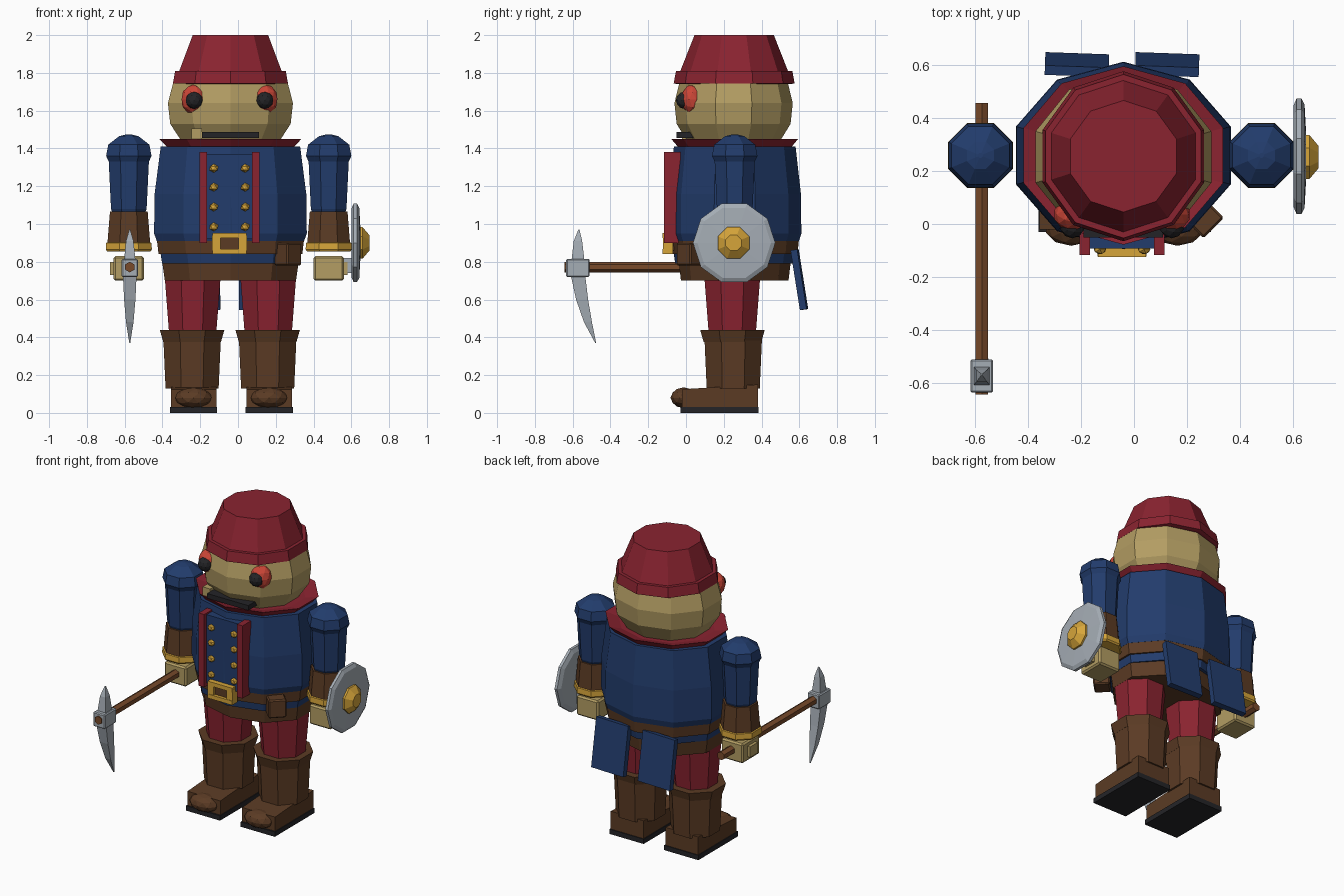
import bpy, bmesh, math
from mathutils import Matrix, Vector

cube = bpy.data.objects.get("Cube")
if cube:
    bpy.data.objects.remove(cube, do_unlink=True)


def material(name, hexa):
    lin = []
    for i in (0, 2, 4):
        c = int(hexa[i:i + 2], 16) / 255
        lin.append(c / 12.92 if c < 0.04 else ((c + 0.055) / 1.055) ** 2.4)
    m = bpy.data.materials.new(name)
    m.use_nodes = True
    m.diffuse_color = (*lin, 1)
    m.node_tree.nodes["Principled BSDF"].inputs["Base Color"].default_value = (*lin, 1)
    return m


RED = material("dark red cloth", "8A2330")
BLUE = material("navy cloth", "223C6C")
LEATHER = material("brown leather", "5B3B24")
TAN = material("tan skin", "B39D63")
GOLD = material("gold metal", "D6A53A")
STEEL = material("grey steel", "A5ADB5")
EYE = material("orange red", "CC4637")
BLACK = material("black", "242427")
WOOD = material("handle wood", "784A2A")


def finish(name, bm, mat, loc=(0, 0, 0)):
    bmesh.ops.recalc_face_normals(bm, faces=bm.faces)
    mesh = bpy.data.meshes.new(name)
    bm.to_mesh(mesh)
    bm.free()
    mesh.materials.append(mat)
    ob = bpy.data.objects.new(name, mesh)
    ob.location = loc
    bpy.context.collection.objects.link(ob)
    return ob


def loft(name, mat, rings, n, loc, sx=1, sy=1, phase=None, turn=None):
    """Stack of n-sided rings (radius, height, optional y shift), capped."""
    bm = bmesh.new()
    start = math.pi / n if phase is None else phase
    loops = []
    for ring in rings:
        r, z = ring[:2]
        shift = ring[2] if len(ring) > 2 else 0
        angles = [start + math.tau * i / n for i in range(n)]
        loops.append([bm.verts.new((r * sx * math.cos(a), r * sy * math.sin(a) + shift, z))
                      for a in angles])
    for a, b in zip(loops, loops[1:]):
        for i in range(n):
            j = (i + 1) % n
            bm.faces.new((a[i], a[j], b[j], b[i]))
    bm.faces.new(loops[0])
    bm.faces.new(loops[-1])
    if turn:
        bm.transform(turn)
    return finish(name, bm, mat, loc)


def box(name, mat, x, y, z, rot=(0, 0, 0), bevel=0):
    """Box from its x, y and z spans, turned about its centre."""
    bm = bmesh.new()
    bmesh.ops.create_cube(bm, size=1)
    size = [s[1] - s[0] for s in (x, y, z)]
    bmesh.ops.scale(bm, vec=size, verts=bm.verts)
    if bevel:
        bmesh.ops.bevel(bm, geom=bm.edges[:], offset=bevel, segments=1, affect='EDGES')
    ob = finish(name, bm, mat, [sum(s) / 2 for s in (x, y, z)])
    ob.rotation_euler = rot
    return ob


def ball(name, mat, loc, size, detail=2):
    bm = bmesh.new()
    bmesh.ops.create_icosphere(bm, subdivisions=detail, radius=1)
    bmesh.ops.scale(bm, vec=size, verts=bm.verts)
    return finish(name, bm, mat, loc)


CX, CY = -0.04, 0.258          # body axis
TO_X = Matrix.Rotation(math.pi / 2, 4, 'Y')
TO_FRONT = Matrix.Rotation(math.pi / 2, 4, 'X')
POINT = -math.pi / 2           # a corner faces the front


def body(name, mat, rings, ratio=0.83):
    return loft(name, mat, rings, 10, (CX, CY, 0), 1, ratio, POINT)


# Coat, collar, belt and hem
body("coat", BLUE, [(0.41, 0.91), (0.425, 0.95), (0.422, 1.16), (0.388, 1.41)])
body("collar", RED, [(0.34, 1.395), (0.395, 1.45), (0.31, 1.43)], 0.85)
body("belt", LEATHER, [(0.40, 0.84), (0.41, 0.92)])
body("coat_skirt", BLUE, [(0.38, 0.79), (0.39, 0.85)])
body("coat_hem", LEATHER, [(0.365, 0.70), (0.38, 0.80)], 0.78)
box("belt_pouch", LEATHER, (0.21, 0.32), (-0.03, 0.07), (0.78, 0.9), (0, 0, math.radians(45)), 0.008)

# Coat front with buttons, stripes and buckle
box("coat_placket", BLUE, (-0.165, 0.08), (-0.092, -0.02), (0.92, 1.37))
for side in (-1, 1):
    x = CX - 0.005 + side * 0.14
    box("front_stripe", RED, (x - 0.02, x + 0.02), (-0.117, -0.03), (0.90, 1.38))
    for z in (0.985, 1.09, 1.195, 1.295):
        ball("button", GOLD, (CX - 0.005 + side * 0.083, -0.095, z), (0.026, 0.02, 0.023), 1)
for z in (0.855, 0.94):
    box("buckle_bar", GOLD, (-0.135, 0.045), (-0.125, -0.07), (z - 0.015, z + 0.012))
for x in (-0.115, 0.025):
    box("buckle_post", GOLD, (x - 0.022, x + 0.022), (-0.122, -0.07), (0.86, 0.94))
box("buckle_centre", LEATHER, (-0.1, 0.01), (-0.105, -0.06), (0.86, 0.94))

# Coat tails at the back
for x in (-0.215, 0.125):
    box("coat_tail", BLUE, (x - 0.12, x + 0.12), (0.582, 0.618), (0.545, 0.865),
        (math.radians(9), 0, math.radians(-2)))

# Head, hat and face
loft("head", TAN, [(0.26, 1.42), (0.335, 1.53), (0.348, 1.64), (0.31, 1.78)],
     10, (CX, 0.252, 0), 1, 0.9)
loft("hat", RED, [(0.30, 1.74), (0.32, 1.745), (0.308, 1.81), (0.285, 1.81), (0.21, 2.0)],
     10, (CX, 0.255, 0))
box("mouth", BLACK, (-0.19, 0.11), (-0.05, 0.08), (1.455, 1.487))
box("lip_corner", TAN, (-0.245, -0.19), (-0.02, 0.12), (1.45, 1.505))
for side in (-1, 1):
    x = CX - 0.005 + side * 0.187
    ball("eye", EYE, (x, 0.035, 1.66), (0.07, 0.062, 0.08))
    ball("pupil", BLACK, (x, -0.008, 1.655), (0.046, 0.046, 0.046))

# Arms, cuffs and hands
for side, x in ((-1, -0.578), (1, 0.48)):
    at = (x, CY, 0)
    loft("sleeve", BLUE, [(0.09, 1.05), (0.102, 1.08), (0.116, 1.35)], 8, at)
    loft("shoulder", BLUE, [(0.105, 1.31), (0.13, 1.36), (0.118, 1.42), (0.055, 1.465),
                            (0.01, 1.475)], 8, at)
    loft("forearm", LEATHER, [(0.108, 1.065), (0.125, 0.87)], 8, at)
    loft("cuff_trim", GOLD, [(0.125, 0.855), (0.132, 0.865), (0.13, 0.9), (0.118, 0.905)], 8, at)
    box("hand", TAN, (x - 0.08, x + 0.08), (CY - 0.09, CY + 0.09), (0.70, 0.83), bevel=0.01)
    thumb = sorted((x + side * 0.06, x + side * 0.1))
    box("thumb", TAN, thumb, (CY - 0.04, CY + 0.04), (0.73, 0.80))

# Legs and boots
for side, x in ((-1, -0.24), (1, 0.16)):
    loft("trouser_leg", RED, [(0.135, 0.42), (0.16, 0.72), (0.16, 0.79)], 8, (x, 0.245, 0))
    loft("boot_shaft", LEATHER, [(0.152, 0.13), (0.165, 0.40)], 8, (x - 0.003, 0.25, 0))
    loft("boot_cuff", LEATHER, [(0.165, 0.375), (0.185, 0.44), (0.15, 0.44)], 8, (x - 0.003, 0.246, 0))
    foot = box("foot", LEATHER, (x - 0.115, x + 0.125), (-0.02, 0.38), (0.03, 0.15))
    for v in foot.data.vertices:
        if v.co.y < 0 and v.co.z > 0:
            v.co.z -= 0.025
    ball("toe_cap", LEATHER, (x + 0.004, -0.012, 0.08), (0.1, 0.07, 0.055))
    box("sole", BLACK, (x - 0.12, x + 0.13), (-0.03, 0.385), (0, 0.032))

# Round shield on the left hand
loft("shield", STEEL, [(0.19, 0), (0.218, 0.012), (0.218, 0.03), (0.195, 0.042), (0.05, 0.05)],
     10, (0.60, 0.255, 0.9), turn=TO_X)
loft("shield_boss", GOLD, [(0.09, 0.03), (0.09, 0.06), (0.045, 0.095)],
     8, (0.60, 0.252, 0.9), turn=TO_X)
box("shield_grip", STEEL, (0.54, 0.61), (0.225, 0.285), (0.74, 0.82))

# Pickaxe in the right hand
PX, PY = -0.573, -0.572
loft("pick_handle", WOOD, [(0.028, -0.455), (0.028, 0.642)], 6, (PX, 0, 0.772), turn=TO_FRONT)
box("pick_socket", STEEL, (PX - 0.043, PX + 0.043), (PY - 0.062, PY + 0.062), (0.72, 0.815), bevel=0.006)
loft("pick_upper_spike", STEEL, [(0.055, 0.80), (0.035, 0.91), (0.005, 0.97, 0.005)],
     4, (PX, PY, 0), 0.8, 0.9)
loft("pick_lower_spike", STEEL, [(0.06, 0.73), (0.05, 0.6, 0.022), (0.033, 0.48, 0.053),
                                 (0.004, 0.37, 0.094)], 4, (PX, PY, 0), 0.85, 0.9)
